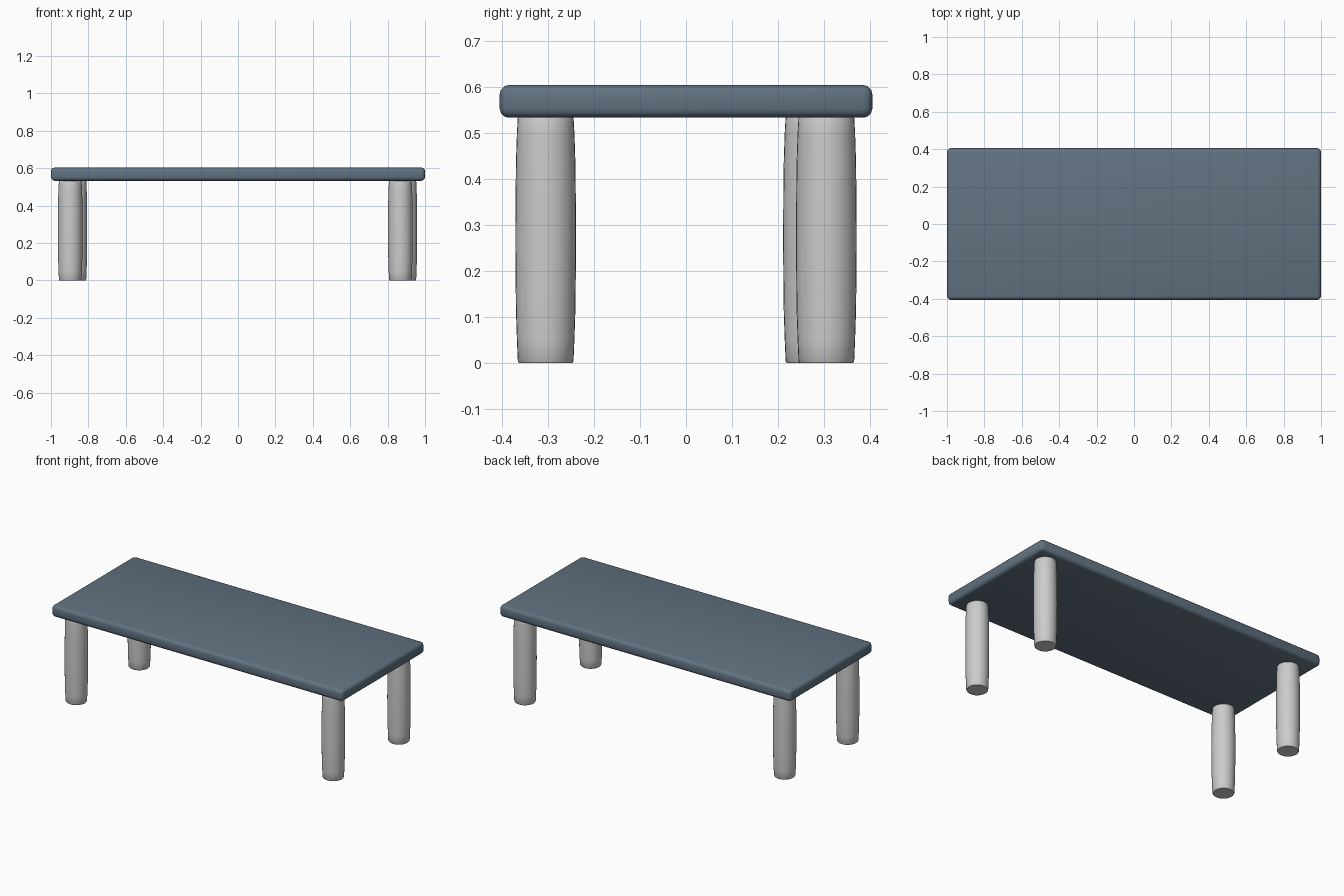
import bpy, bmesh, math

if "Cube" in bpy.data.objects:
    bpy.data.objects.remove(bpy.data.objects["Cube"])

TOP_Z, SLAB_H = 0.604, 0.071


def finish(name, bm, angle=40):
    mesh = bpy.data.meshes.new(name)
    bm.to_mesh(mesh)
    bm.free()
    ob = bpy.data.objects.new(name, mesh)
    bpy.context.collection.objects.link(ob)
    bpy.ops.object.select_all(action='DESELECT')
    ob.select_set(True)
    bpy.context.view_layer.objects.active = ob
    bpy.ops.object.shade_smooth_by_angle(angle=math.radians(angle))
    return ob


# Table top: rounded slab
bm = bmesh.new()
bmesh.ops.create_cube(bm, size=1)
bmesh.ops.scale(bm, vec=(2.0, 0.81, SLAB_H), verts=bm.verts)
bmesh.ops.translate(bm, vec=(0, 0, TOP_Z - SLAB_H / 2), verts=bm.verts)
bmesh.ops.bevel(bm, geom=bm.edges[:], offset=0.02, segments=3,
                profile=0.5, affect='EDGES')
top = finish("table_top", bm)
mat = bpy.data.materials.new("slate_blue")
mat.diffuse_color = (0.12, 0.17, 0.22, 1)
mat.use_nodes = True
mat.node_tree.nodes["Principled BSDF"].inputs["Base Color"].default_value = mat.diffuse_color
top.data.materials.append(mat)

# Legs: gently barrelled turned profile (radius, height)
PROFILE = [(0.058, 0.0), (0.0605, 0.004), (0.0625, 0.05), (0.0645, 0.11),
           (0.0655, 0.19), (0.066, 0.27), (0.0655, 0.36), (0.0645, 0.44),
           (0.0625, 0.50), (0.0605, 0.535), (0.058, 0.54)]
SIDES = 32


def leg(name, x, y):
    bm = bmesh.new()
    rings = [[bm.verts.new((x + r * math.cos(2 * math.pi * i / SIDES),
                            y + r * math.sin(2 * math.pi * i / SIDES), z))
              for i in range(SIDES)] for r, z in PROFILE]
    for a, b in zip(rings, rings[1:]):
        for i in range(SIDES):
            j = (i + 1) % SIDES
            bm.faces.new((a[i], a[j], b[j], b[i]))
    bm.faces.new(rings[0][::-1])
    bm.faces.new(rings[-1])
    finish(name, bm)


# The back left and front right legs sit slightly further in
for name, x, y in [("front_left_leg", -0.897, -0.305),
                   ("front_right_leg", 0.868, -0.305),
                   ("back_left_leg", -0.872, 0.277),
                   ("back_right_leg", 0.892, 0.305)]:
    leg(name, x, y)
